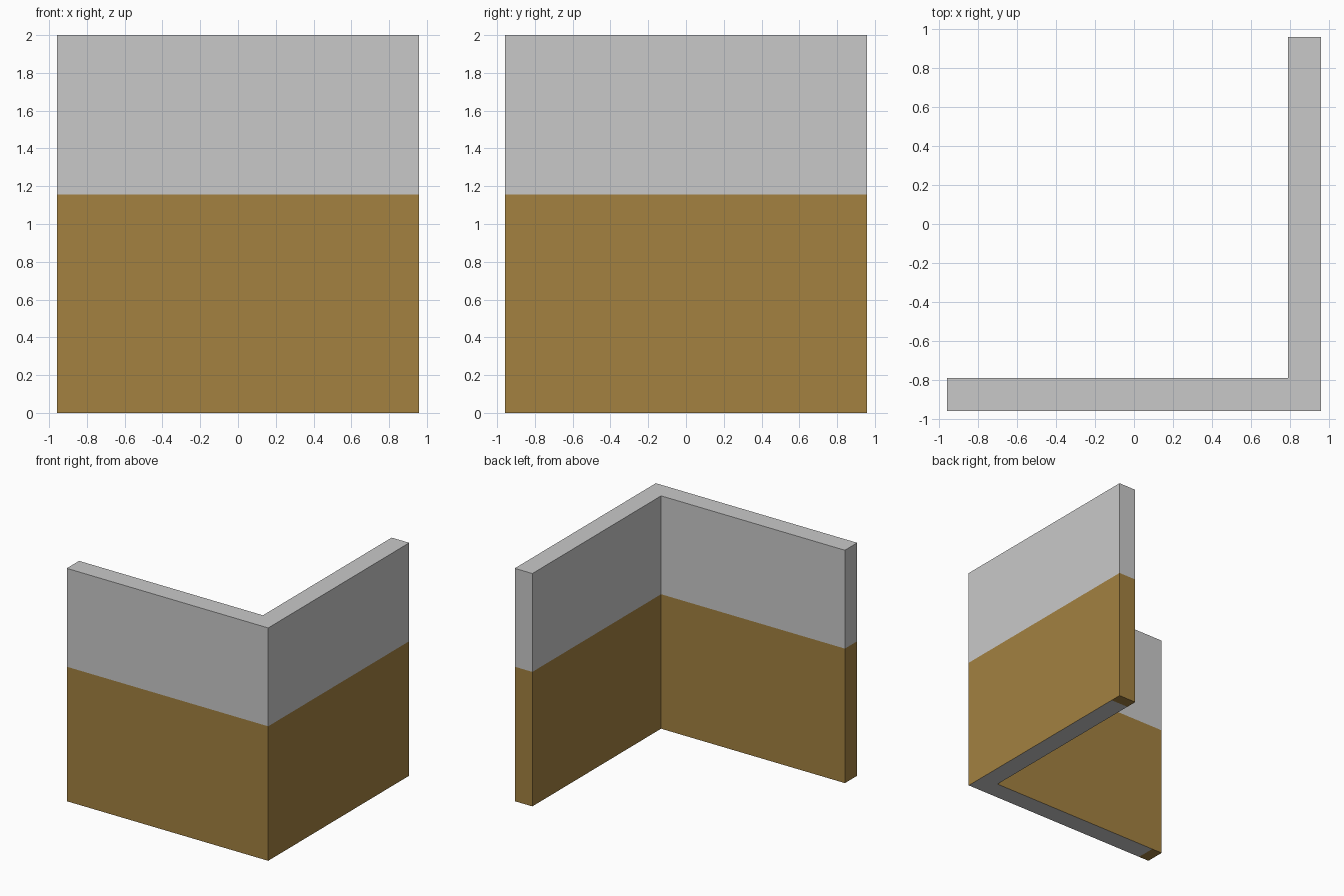
import bpy, bmesh

if "Cube" in bpy.data.objects:
    bpy.data.objects.remove(bpy.data.objects["Cube"])

H = 0.957        # half width of the footprint
T = 0.167        # wall thickness
TOP = 2.0
BAND = 1.155     # height of the brown wainscot
CAP = 0.10       # length of the brown patches under the wall ends


def material(name, rgb):
    lin = [((c / 255 + 0.055) / 1.055) ** 2.4 for c in rgb]
    m = bpy.data.materials.new(name)
    m.diffuse_color = (*lin, 1)
    m.use_nodes = True
    m.node_tree.nodes["Principled BSDF"].inputs["Base Color"].default_value = m.diffuse_color
    return m


# L-shaped wall footprint, extruded upward
bm = bmesh.new()
profile = [(-H, -H), (H, -H), (H, H), (H - T, H), (H - T, -H + T), (-H, -H + T)]
base = bm.faces.new([bm.verts.new((x, y, 0)) for x, y in profile])
ext = bmesh.ops.extrude_face_region(bm, geom=[base], use_keep_orig=True)
bmesh.ops.translate(bm, vec=(0, 0, TOP),
                    verts=[g for g in ext["geom"] if isinstance(g, bmesh.types.BMVert)])
bmesh.ops.recalc_face_normals(bm, faces=bm.faces)

# cut the colour boundaries: band height, and patches under both ends
cuts = [((0, 0, BAND), (0, 0, 1)),
        ((-H + CAP, 0, 0), (1, 0, 0)),
        ((0, H - CAP, 0), (0, 1, 0))]
for co, no in cuts:
    bmesh.ops.bisect_plane(bm, geom=bm.verts[:] + bm.edges[:] + bm.faces[:],
                           plane_co=co, plane_no=no)
bmesh.ops.recalc_face_normals(bm, faces=bm.faces)

# brown below the band, grey above and on most of the underside
for f in bm.faces:
    c = f.calc_center_median()
    at_end = c.x < -H + CAP or c.y > H - CAP
    underside = f.normal.z < -0.5
    f.material_index = int(c.z < BAND and (not underside or at_end))

mesh = bpy.data.meshes.new("corner_wall")
bm.to_mesh(mesh)
bm.free()
mesh.materials.append(material("light grey", (201, 201, 201)))
mesh.materials.append(material("ochre brown", (163, 129, 64)))
wall = bpy.data.objects.new("corner_wall", mesh)
bpy.context.collection.objects.link(wall)
